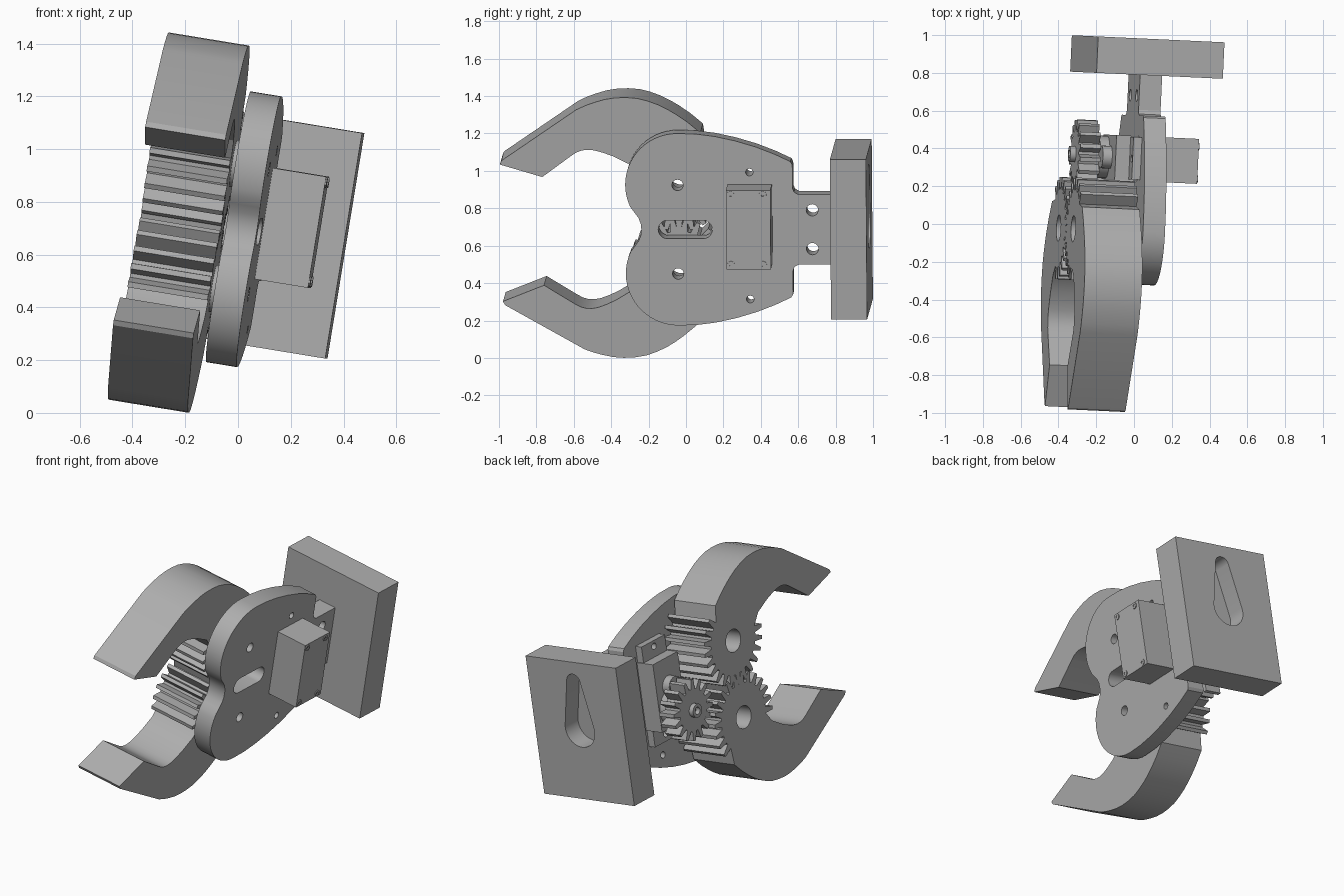
import bpy, bmesh, math
from mathutils import Matrix

cube = bpy.data.objects.get("Cube")
if cube:
    bpy.data.objects.remove(cube, do_unlink=True)

# One grey plastic for everything
grey = bpy.data.materials.new("grey_plastic")
grey.use_nodes = True
COLOUR = (0.42, 0.42, 0.42, 1)
grey.diffuse_color = COLOUR
bsdf = next(n for n in grey.node_tree.nodes if n.type == 'BSDF_PRINCIPLED')
bsdf.inputs["Base Color"].default_value = COLOUR
bsdf.inputs["Roughness"].default_value = 0.6

# The whole gripper leans: local x = thickness, y = length, z = height
TILT = (Matrix.Translation((0, 0, 0.70))
        @ Matrix.Rotation(math.radians(-2.66), 4, 'Z')
        @ Matrix.Rotation(math.radians(9.3), 4, 'Y'))
# Profiles in (y, z) pushed along x, or in (z, x) pushed along y
ALONG_X = Matrix(((0, 0, 1, 0), (1, 0, 0, 0), (0, 1, 0, 0), (0, 0, 0, 1)))
ALONG_Y = ALONG_X @ ALONG_X


def prism(name, outlines, lo, hi, axes=ALONG_X):
    """Solid between lo and hi; the first outline is the rim, the others are holes."""
    curve = bpy.data.curves.new(name, 'CURVE')
    curve.dimensions = '2D'
    curve.fill_mode = 'BOTH'
    curve.extrude = (hi - lo) / 2
    for pts in outlines:
        sp = curve.splines.new('POLY')
        sp.points.add(len(pts) - 1)
        for p, (u, v) in zip(sp.points, pts):
            p.co = (u, v, 0, 1)
        sp.use_cyclic_u = True
    tmp = bpy.data.objects.new(name + "_curve", curve)
    bpy.context.scene.collection.objects.link(tmp)
    dg = bpy.context.evaluated_depsgraph_get()
    mesh = bpy.data.meshes.new_from_object(tmp.evaluated_get(dg))
    bpy.data.objects.remove(tmp, do_unlink=True)
    bpy.data.curves.remove(curve)
    mesh.transform(TILT @ axes @ Matrix.Translation((0, 0, (lo + hi) / 2)))
    bm = bmesh.new()
    bm.from_mesh(mesh)
    bmesh.ops.remove_doubles(bm, verts=bm.verts, dist=1e-4)
    bmesh.ops.recalc_face_normals(bm, faces=bm.faces)
    bm.to_mesh(mesh)
    bm.free()
    mesh.materials.clear()
    mesh.materials.append(grey)
    mesh.name = name
    obj = bpy.data.objects.new(name, mesh)
    bpy.context.scene.collection.objects.link(obj)
    bpy.ops.object.select_all(action='DESELECT')
    obj.select_set(True)
    bpy.context.view_layer.objects.active = obj
    bpy.ops.object.shade_smooth_by_angle(angle=math.radians(25))
    return obj


def arc(cx, cy, r, a0, a1, n):
    return [(cx + r * math.cos(math.radians(a0 + (a1 - a0) * i / n)),
             cy + r * math.sin(math.radians(a0 + (a1 - a0) * i / n))) for i in range(n + 1)]


def circle(cx, cy, r, n=24):
    return arc(cx, cy, r, 0, 360, n)[:-1]


def rect(u0, u1, v0, v1):
    return [(u0, v0), (u1, v0), (u1, v1), (u0, v1)]


def tooth(angle, step, root, tip):
    """Four corners of one tapered gear tooth."""
    return [(r * math.cos(math.radians(angle + f * step)),
             r * math.sin(math.radians(angle + f * step)))
            for r, f in ((root, -.36), (tip, -.15), (tip, .15), (root, .36))]


# ---- Mounting plate: two round lobes, curved shoulders and a narrow neck
GEAR_Y, GEAR_Z = -0.04, 0.24
upper = [(-.235, 0), (-.238, .03), (-.25, .062), (-.272, .092)]
upper += arc(GEAR_Y, GEAR_Z, .28, 205, 90, 18)
upper += [(.06, .517), (.16, .504), (.27, .48), (.38, .447), (.48, .408), (.565, .368),
          (.575, .35), (.575, .225), (.583, .203), (.605, .19), (.80, .19)]
plate = upper + [(y, -z) for y, z in reversed(upper[1:])]
slot = arc(.095, 0, .05, -90, 90, 10) + arc(-.095, 0, .05, 90, 270, 10)
holes = [circle(GEAR_Y, s * GEAR_Z, .03) for s in (1, -1)]
holes += [circle(.68, s * .105, .032) for s in (1, -1)]
holes += [circle(.345, z, .02, 16) for z in (.31, -.378)]
prism("mounting_plate", [plate, slot] + holes, -.035, .083)

# ---- Base block with a blind teardrop hanging slot in its back
footprint = rect(-.44, .426, -.308, .37)
teardrop = arc(.0, .03, .11, 75, 285, 20) + arc(.30, .03, .05, -75, 75, 10)
prism("base_block_front", [footprint], .79, .86, ALONG_Y)
prism("base_block_back", [footprint, teardrop], .86, .983, ALONG_Y)

# ---- Claws: hooked arm and gear sector in one outline, around the pivot
ARM = [(.14, .25), (.077, .313), (.02, .36), (-.02, .389), (-.07, .42), (-.125, .446),
       (-.18, .465), (-.24, .475), (-.30, .478), (-.355, .474), (-.41, .463), (-.46, .45),
       (-.51, .432), (-.935, .192), (-.945, .172), (-.725, .085), (-.56, .186),
       (-.53, .202), (-.50, .21), (-.47, .211), (-.436, .205), (-.39, .188),
       (-.34, .165), (-.249, .11)]


def claw(name, side, swing, phase):
    pts = list(ARM)
    for k in range(40):
        angle = k * 15 + phase - swing
        if 166 < angle < 412:
            pts += tooth(angle, 15, .208, .272)
    c, s = math.cos(math.radians(swing)), math.sin(math.radians(swing))
    rim = [(GEAR_Y + u * c - v * s, side * (GEAR_Z + u * s + v * c)) for u, v in pts]
    prism(name, [rim, circle(GEAR_Y, side * GEAR_Z, .07)], -.364, -.056)


claw("upper_claw", 1, 5, 0)
claw("lower_claw", -1, 0, 7.5)

# Pivot pins' spacers between claws and plate
for label, s in (("upper", 1), ("lower", -1)):
    prism(label + "_spacer", [circle(GEAR_Y, s * GEAR_Z, .09), circle(GEAR_Y, s * GEAR_Z, .05)],
          -.058, -.034)

# ---- Servo motor through the plate
SY, SZ = .355, -.06
prism("servo_body", [rect(.228, .466, -.182, .245)], -.155, .288)
prism("servo_ears", [rect(.235, .459, -.285, .345),
                     circle(.345, .31, .02, 16), circle(.345, -.24, .02, 16)], -.08, -.035)
prism("servo_gear_tower", [circle(.347, SZ, .113, 32)], -.205, -.15)
prism("servo_idler_tower", [circle(.347, .075, .06)], -.205, -.15)
prism("servo_shaft", [circle(SY, SZ, .045)], -.23, -.2)
for y in (.253, .425):
    for z in (.222, -.158):
        prism("servo_screw", [circle(y, z, .02, 16), circle(y, z, .009, 6)], .286, .293)

# ---- Drive pinion with a raised hub
pinion = [(SY + u, SZ + v) for k in range(16) for u, v in tooth(k * 22.5 + 8, 22.5, .128, .185)]
prism("drive_pinion", [pinion], -.325, -.215)
prism("pinion_hub", [circle(SY, SZ, .042), circle(SY, SZ, .022, 16)], -.355, -.32)
